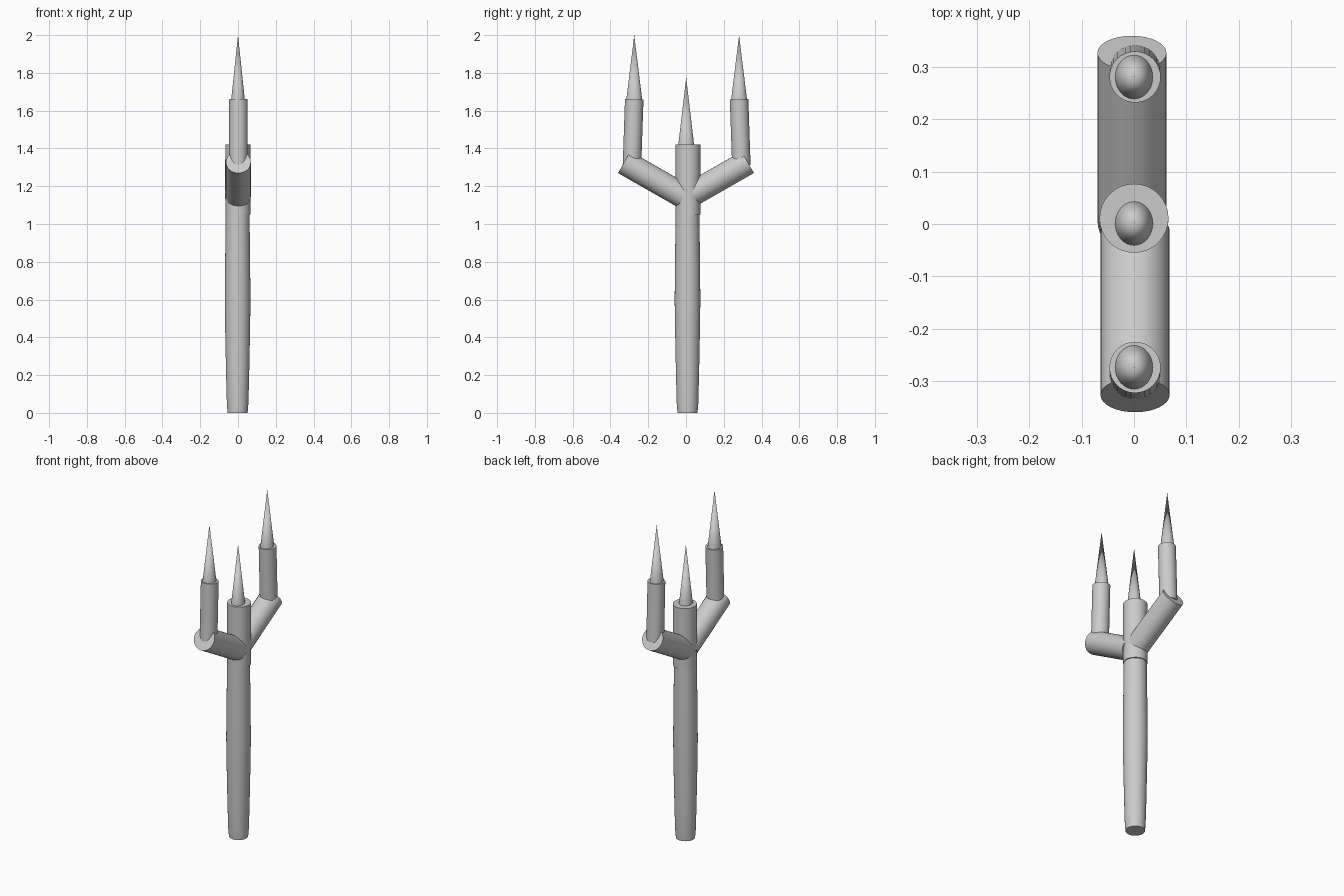
import bpy, math
from mathutils import Vector

if "Cube" in bpy.data.objects:
    bpy.data.objects.remove(bpy.data.objects["Cube"])

SEG = 32


def smooth(ob):
    bpy.ops.object.select_all(action='DESELECT')
    ob.select_set(True)
    bpy.context.view_layer.objects.active = ob
    bpy.ops.object.shade_smooth_by_angle(angle=math.radians(35))


def lathe(name, profile, centre, squash=1.0):
    """Capped round solid from (radius, z) pairs; radius 0 makes a point."""
    verts, faces, rings = [], [], []
    for r, z in profile:
        n = 1 if r == 0 else SEG
        rings.append(range(len(verts), len(verts) + n))
        for i in range(n):
            a = 2 * math.pi * i / SEG
            verts.append((centre[0] + r * squash * math.cos(a), centre[1] + r * math.sin(a), z))
    for lo, hi in zip(rings, rings[1:]):
        for i in range(SEG):
            j = (i + 1) % SEG
            if len(hi) == 1:
                faces.append((lo[i], lo[j], hi[0]))
            else:
                faces.append((lo[i], lo[j], hi[j], hi[i]))
    faces.append(tuple(reversed(rings[0])))
    if len(rings[-1]) > 1:
        faces.append(tuple(rings[-1]))
    mesh = bpy.data.meshes.new(name)
    mesh.from_pydata(verts, [], faces)
    ob = bpy.data.objects.new(name, mesh)
    bpy.context.collection.objects.link(ob)
    smooth(ob)


def rod(name, start, end, radius):
    """Cylinder between two points."""
    a, b = Vector(start), Vector(end)
    bpy.ops.mesh.primitive_cylinder_add(vertices=SEG, radius=radius, depth=(b - a).length,
                                        location=(a + b) / 2)
    ob = bpy.context.object
    ob.name = name
    ob.rotation_euler = (b - a).to_track_quat('Z', 'Y').to_euler()
    smooth(ob)


# Slightly swollen handle with a narrowed foot
lathe("shaft", [(0.053, 0), (0.057, 0.05), (0.061, 0.2), (0.066, 0.45), (0.068, 0.6),
                (0.066, 0.8), (0.063, 1.06)], (-0.002, 0.008))

# Central socket and its short spike
rod("socket", (0, 0.011, 1.05), (0, 0.011, 1.42), 0.066)
lathe("middle_spike", [(0.043, 1.41), (0, 1.775)], (0, 0.001), 0.86)

# Side arms, upright prongs and tall spikes
for side, label, x, y in ((1, "back", -0.004, 0.281), (-1, "front", 0.002, -0.274)):
    rod(label + "_arm", (x, side * 0.012, 1.147), (x, side * 0.327, 1.327), 0.066)
    rod(label + "_prong", (0.002, y + side * 0.012, 1.31), (0.002, y, 1.66), 0.049)
    lathe(label + "_spike", [(0.043, 1.65), (0, 2.0)], (0, y), 0.86)
